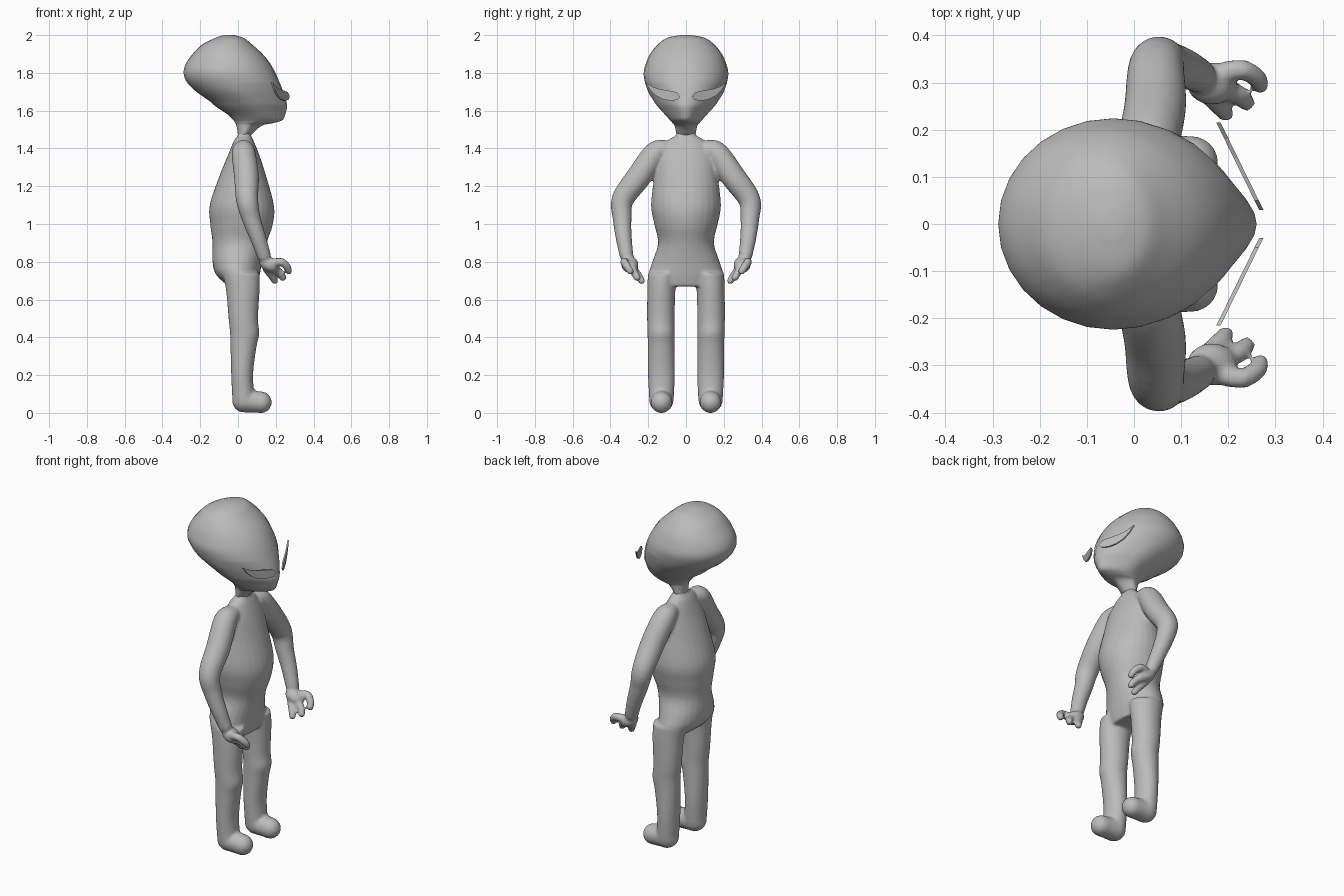
import bpy, bmesh, math
from mathutils import Vector, Matrix

if "Cube" in bpy.data.objects:
    bpy.data.objects.remove(bpy.data.objects["Cube"])

grey = bpy.data.materials.new("plain grey")
grey.diffuse_color = (0.5, 0.5, 0.5, 1)
grey.use_nodes = True
grey.node_tree.nodes["Principled BSDF"].inputs["Base Color"].default_value = grey.diffuse_color


def spline(rows, k=5):
    """Smooth curve through the rows (any number of columns)."""
    out = []
    for i in range(len(rows) - 1):
        p0, p1, p2, p3 = (rows[max(i - 1, 0)], rows[i], rows[i + 1],
                          rows[min(i + 2, len(rows) - 1)])
        for j in range(k):
            t = j / k
            out.append([0.5 * (2 * b + (c - a) * t + (2 * a - 5 * b + 4 * c - d) * t * t
                               + (3 * b - a - 3 * c + d) * t ** 3)
                        for a, b, c, d in zip(p0, p1, p2, p3)])
    return out + [list(rows[-1])]


def skin(bm, rings):
    """Join rings of points into a closed skin."""
    vs = [[bm.verts.new(p) for p in ring] for ring in rings]
    n = len(vs[0])
    for a, b in zip(vs, vs[1:]):
        for i in range(n):
            bm.faces.new((a[i], a[(i + 1) % n], b[(i + 1) % n], b[i]))
    bm.faces.new(vs[0][::-1])
    bm.faces.new(vs[-1])


def stack(bm, rows, n=28, pinch=None):
    """Horizontal ovals: z, back x, front x, centre y, half width."""
    rings = []
    for z, x0, x1, yc, w in spline(rows):
        k = pinch(z) if pinch else 0
        ring = []
        for i in range(n):
            a = 2 * math.pi * i / n
            c, s = math.cos(a), math.sin(a)
            ring.append(((x0 + x1) / 2 + (x1 - x0) / 2 * c,
                         yc + w * s * (1 - k * max(c, 0)), z))
        rings.append(ring)
    skin(bm, rings)


def ball(bm, p, size, rot=Matrix()):
    m = Matrix.Translation(p) @ rot @ Matrix.Diagonal((*size, 1))
    bmesh.ops.create_uvsphere(bm, u_segments=20, v_segments=12, radius=1, matrix=m)


def tube(bm, rows, side=1, n=20):
    """Round limb along x, y, z, radius with ball ends."""
    pts = spline([(x, y * side, z, r) for x, y, z, r in rows])
    rings = []
    for i, p in enumerate(pts):
        q = Vector(pts[min(i + 1, len(pts) - 1)][:3]) - Vector(pts[max(i - 1, 0)][:3])
        rot = q.normalized()
        u = rot.cross(Vector((1, 0, 0.3))).normalized()
        v = rot.cross(u)
        rings.append([Vector(p[:3]) + p[3] * (u * math.cos(2 * math.pi * j / n)
                      + v * math.sin(2 * math.pi * j / n)) for j in range(n)])
    skin(bm, rings)
    for p in (pts[0], pts[-1]):
        ball(bm, p[:3], (p[3],) * 3)


def finish(bm, name):
    bmesh.ops.recalc_face_normals(bm, faces=bm.faces)
    for f in bm.faces:
        f.smooth = True
    me = bpy.data.meshes.new(name)
    bm.to_mesh(me)
    bm.free()
    me.materials.append(grey)
    ob = bpy.data.objects.new(name, me)
    bpy.context.collection.objects.link(ob)
    return ob


# Body: torso, legs, feet, arms and hands fused into one smooth skin
bm = bmesh.new()
stack(bm, [(1.54, 0, .07, 0, .045), (1.475, 0, .068, 0, .05), (1.44, -.022, .083, 0, .10),
           (1.36, -.055, .115, 0, .15), (1.25, -.1, .15, 0, .168), (1.1, -.15, .19, 0, .185),
           (1.0, -.147, .185, 0, .168), (.9, -.135, .152, 0, .148), (.8, -.135, .128, 0, .178),
           (.73, -.115, .115, 0, .196), (.67, -.05, .1, 0, .15)])
for s in (1, -1):
    # leg and foot
    stack(bm, [(.74, -.085, .115, .118 * s, .083), (.66, -.065, .115, .13 * s, .075),
               (.5, -.05, .106, .133 * s, .073), (.42, -.042, .113, .132 * s, .072),
               (.35, -.04, .098, .131 * s, .071), (.2, -.036, .08, .13 * s, .071),
               (.07, -.03, .09, .13 * s, .065)])
    tube(bm, [(.032, .13, .066, .064), (.08, .13, .06, .059), (.122, .13, .056, .057)], s)
    # arm
    tube(bm, [(.03, .12, 1.39, .055), (.03, .165, 1.37, .064), (.045, .25, 1.25, .066),
              (.048, .335, 1.13, .059), (.07, .338, 1.03, .05), (.105, .33, .93, .043),
              (.137, .315, .835, .037)], s)
    # palm and three fingers
    ball(bm, (.165, .298 * s, .785), (.058, .046, .038), Matrix.Rotation(.5, 4, 'Y'))
    tube(bm, [(.175, .315, .79, .024), (.225, .328, .80, .022), (.258, .312, .775, .021),
              (.268, .295, .75, .019)], s)
    tube(bm, [(.18, .29, .77, .022), (.22, .275, .745, .021), (.238, .258, .715, .019)], s)
    tube(bm, [(.155, .28, .76, .024), (.18, .252, .725, .021), (.194, .234, .698, .018)], s)
body = finish(bm, "body")
m = body.modifiers.new("fuse", 'REMESH')
m.mode, m.voxel_size, m.use_smooth_shade = 'VOXEL', 0.008, True
m = body.modifiers.new("soften", 'SMOOTH')
m.factor, m.iterations = 0.5, 6

# Head: large egg skull narrowing to a pointed face and the neck
bm = bmesh.new()
stack(bm, [(2.0, -.075, -.02, 0, .03), (1.985, -.12, .03, 0, .10), (1.95, -.19, .075, 0, .15),
           (1.9, -.24, .13, 0, .19), (1.85, -.275, .17, 0, .212), (1.8, -.288, .198, 0, .224),
           (1.75, -.27, .22, 0, .217), (1.7, -.22, .24, 0, .2), (1.65, -.15, .255, 0, .17),
           (1.62, -.115, .26, 0, .148), (1.58, -.055, .25, 0, .112), (1.55, -.025, .235, 0, .085),
           (1.535, -.015, .19, 0, .072), (1.52, -.008, .125, 0, .06), (1.47, 0, .068, 0, .05)],
      pinch=lambda z: 0.4 * min(max((1.75 - z) / .15, 0), 1))
finish(bm, "head")

# Eyes: thin slanted almond plates standing just off the face
outline = [(.215, 1.75), (.18, 1.728), (.14, 1.714), (.09, 1.706), (.05, 1.698), (.03, 1.675),
           (.045, 1.657), (.08, 1.652), (.12, 1.659), (.16, 1.68), (.19, 1.71)]
for s, side in ((1, "left"), (-1, "right")):
    bm = bmesh.new()
    skin(bm, [[(.289 - .49 * y + d, y * s, z) for y, z in outline] for d in (-.009, 0)])
    eye = finish(bm, side + "_eye")
    for p in eye.data.polygons:
        p.use_smooth = False
